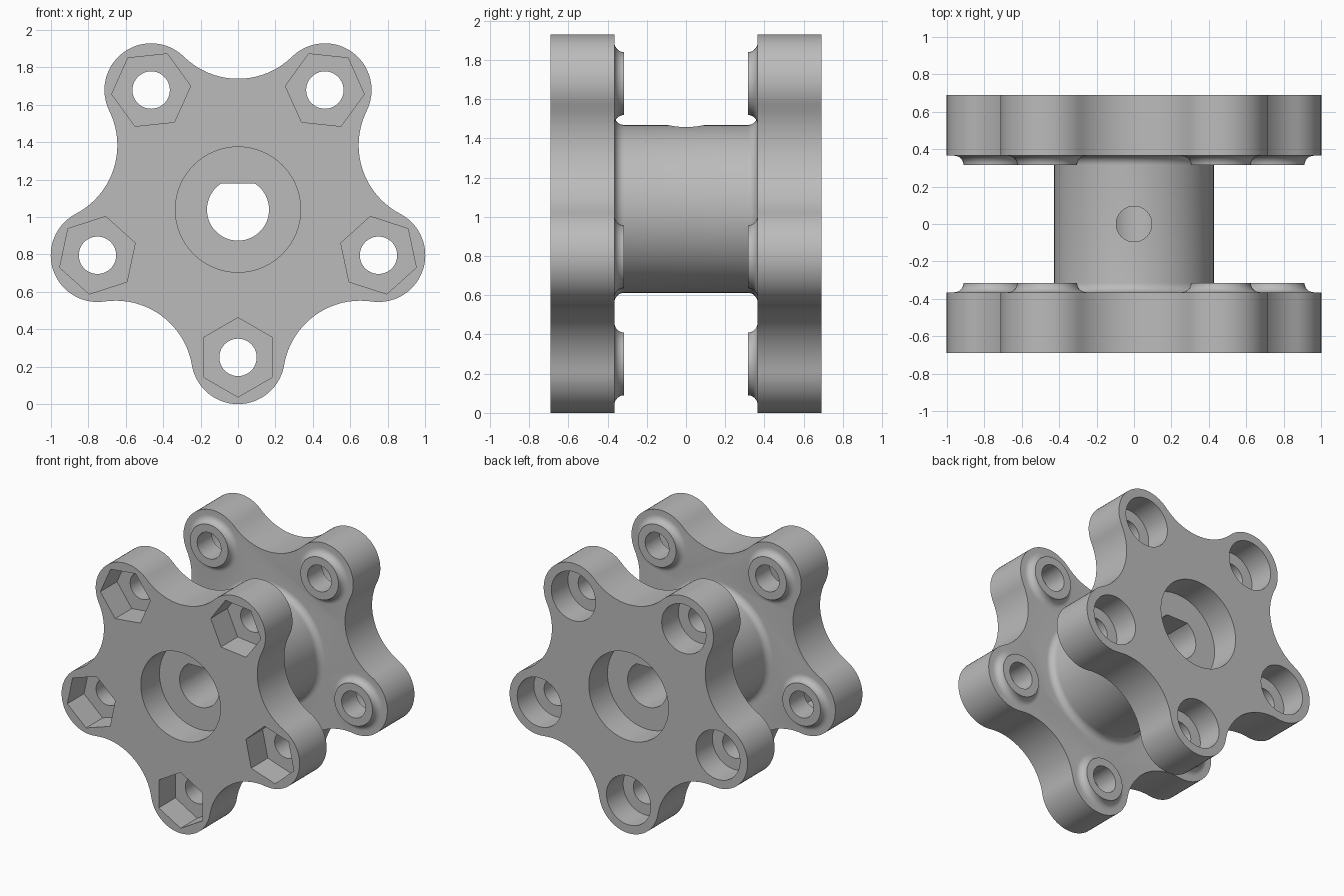
import bpy, bmesh
from math import sin, cos, pi, atan2, hypot, radians

if "Cube" in bpy.data.objects:
    bpy.data.objects.remove(bpy.data.objects["Cube"])

AXIS_Z = 1.04                # height of the shaft axis
BOLT_R, LOBE_R = 0.79, 0.25  # bolt circle and lobe radius
VALLEY_D = 1.113             # distance of the scallop centres
OUTER, INNER, BOSS = 0.69, 0.365, 0.315   # flange and boss faces along y
FILLET = 0.05
LOBES = [radians(-90 + 72 * k) for k in range(5)]

grey = bpy.data.materials.new("plain grey")
grey.use_nodes = True
grey.diffuse_color = (0.5, 0.5, 0.5, 1)
grey.node_tree.nodes["Principled BSDF"].inputs["Base Color"].default_value = (0.5, 0.5, 0.5, 1)


def arc(cx, cz, r, a0, a1, n):
    return [(cx + r * cos(a0 + (a1 - a0) * i / n), cz + r * sin(a0 + (a1 - a0) * i / n))
            for i in range(n + 1)]


def ring(cx, cz, r, n=64, phase=0.0):
    return arc(cx, cz, r, phase, phase + 2 * pi, n)[:-1]


def loft(bm, sections):
    """Closed solid through (outline, y) sections with equal point counts."""
    loops = [[bm.verts.new((x, y, AXIS_Z + z)) for x, z in pts] for pts, y in sections]
    n = len(loops[0])
    for a, b in zip(loops, loops[1:]):
        for i in range(n):
            bm.faces.new((a[i], a[(i + 1) % n], b[(i + 1) % n], b[i]))
    bm.faces.new(loops[0])
    bm.faces.new(loops[-1])


def prism(bm, pts, y0, y1):
    loft(bm, [(pts, y0), (pts, y1)])


def finish(bm, name):
    bmesh.ops.recalc_face_normals(bm, faces=bm.faces)
    mesh = bpy.data.meshes.new(name)
    bm.to_mesh(mesh)
    bm.free()
    mesh.materials.append(grey)
    obj = bpy.data.objects.new(name, mesh)
    bpy.context.collection.objects.link(obj)
    return obj


def combine(target, tool, operation):
    bpy.context.view_layer.objects.active = target
    mod = target.modifiers.new("combine", 'BOOLEAN')
    mod.operation, mod.object, mod.solver = operation, tool, 'EXACT'
    bpy.ops.object.modifier_apply(modifier=mod.name)
    bpy.data.objects.remove(tool)


def bolt(a):
    return BOLT_R * cos(a), BOLT_R * sin(a)


def fillet(r):
    """Concave sweep from a flange face to radius r, as (radius, |y|)."""
    return [(r + FILLET * (1 - sin(t)), INNER - FILLET * (1 - cos(t)))
            for t in (pi / 2 * i / 8 for i in range(9))]


# The fillet starts tangent to the flange face and ends along the axis
def fillet_profile(r):
    return [(r + FILLET * (1 - cos(t)), INNER - FILLET * (1 - sin(t)))
            for t in (pi / 2 * (1 - i / 8) for i in range(9))]


# Five-lobed flange outline made of tangent arcs
dx, dz = VALLEY_D * cos(pi / 5) - BOLT_R, VALLEY_D * sin(pi / 5)
beta, valley_r = atan2(dz, dx), hypot(dx, dz) - LOBE_R
outline = []
for a in LOBES:
    v = a + pi / 5
    outline += arc(*bolt(a), LOBE_R, a - beta, a + beta, 28)[:-1]
    outline += arc(VALLEY_D * cos(v), VALLEY_D * sin(v), valley_r,
                   pi + a + beta, pi + a + 2 * pi / 5 - beta, 20)[:-1]

# Central hub with a fillet at each end
bm = bmesh.new()
half = [(0.428 + FILLET, 0.5)] + fillet_profile(0.428)
profile = [(r, -y) for r, y in half] + half[::-1]
loft(bm, [(ring(0, 0, r, 96), y) for r, y in profile])
body = finish(bm, "flanged_hub")

# Two flanges
bm = bmesh.new()
for s in (-1, 1):
    prism(bm, outline, s * OUTER, s * INNER)
combine(body, finish(bm, "flanges"), 'UNION')

# Filleted bosses on the inner flange faces
bm = bmesh.new()
for s in (-1, 1):
    for a in LOBES:
        steps = [(0.16 + FILLET, 0.5)] + fillet_profile(0.16)
        loft(bm, [(ring(*bolt(a), r, 48), s * y) for r, y in steps])
combine(body, finish(bm, "bosses"), 'UNION')

# Hexagonal pockets in front, round pockets behind, centre recess in both
bm = bmesh.new()
for s, sides, r in ((-1, 6, 0.212), (1, 48, 0.186)):
    for a in LOBES:
        prism(bm, ring(*bolt(a), r, sides, a), s * 0.8, s * 0.49)
    prism(bm, ring(0, 0, 0.335), s * 0.8, s * 0.465)
combine(body, finish(bm, "pockets"), 'DIFFERENCE')

# Bolt holes and the shaft bore with a flat on top
bm = bmesh.new()
for a in LOBES:
    prism(bm, ring(*bolt(a), 0.1, 40), -0.9, 0.9)
flat = atan2(0.14, 0.09)
prism(bm, arc(0, 0, 0.166, pi - flat, 2 * pi + flat, 48), -0.9, 0.9)
combine(body, finish(bm, "bores"), 'DIFFERENCE')

# Set screw hole from the top of the hub into the bore
bm = bmesh.new()
bmesh.ops.create_cone(bm, cap_ends=True, segments=40, radius1=0.095, radius2=0.095, depth=0.6)
bmesh.ops.translate(bm, verts=bm.verts, vec=(0, 0, AXIS_Z + 0.3))
combine(body, finish(bm, "screw_hole"), 'DIFFERENCE')

# Smooth curved walls, crisp edges
bpy.ops.object.select_all(action='DESELECT')
body.select_set(True)
bpy.context.view_layer.objects.active = body
bpy.ops.object.shade_smooth_by_angle(angle=radians(30))
